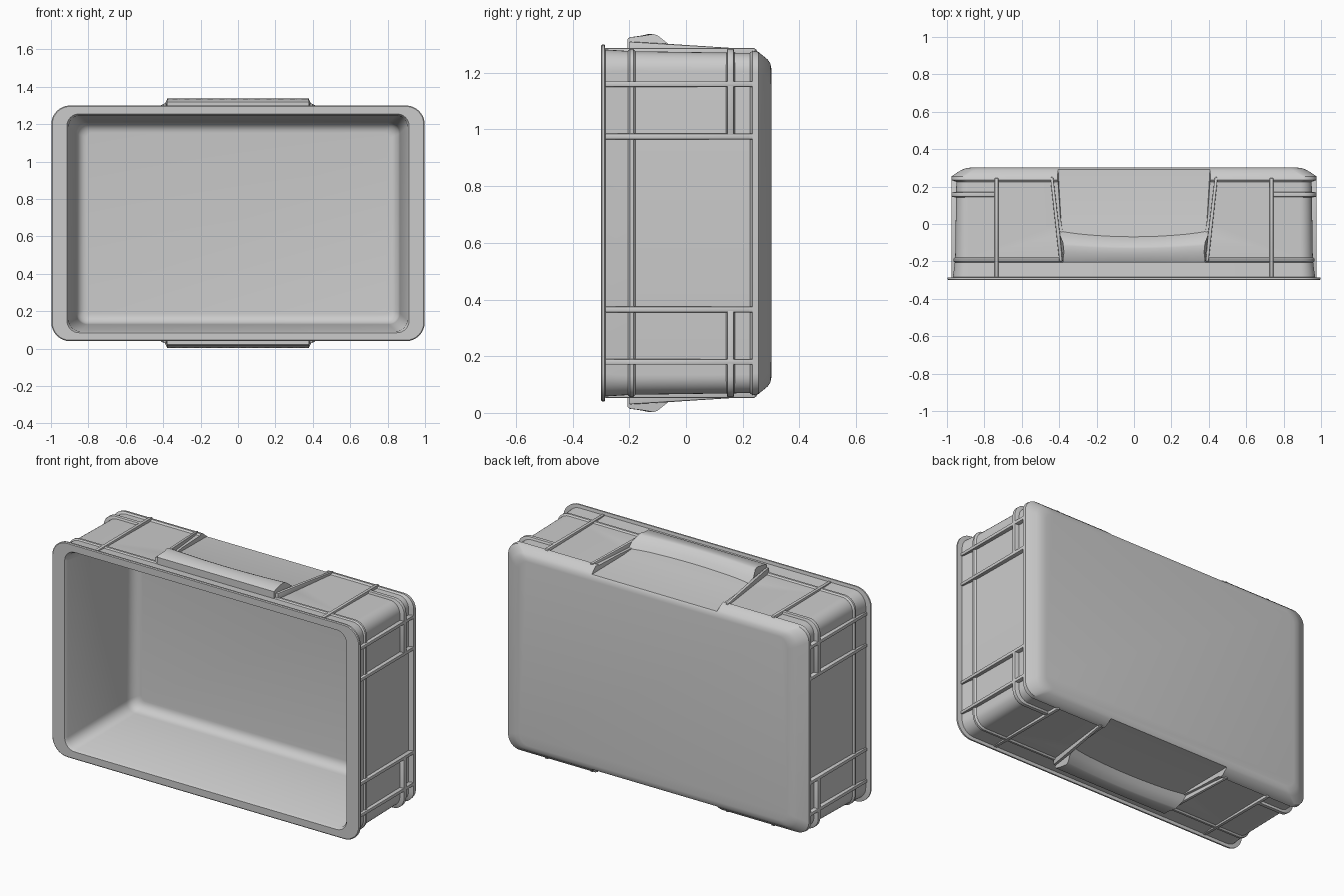
import bpy, bmesh, math

if "Cube" in bpy.data.objects:
    bpy.data.objects.remove(bpy.data.objects["Cube"])

CZ = 0.67  # mid height; everything mirrors about it


def finish(name, bm, bevel=0.0):
    bmesh.ops.recalc_face_normals(bm, faces=bm.faces[:])
    me = bpy.data.meshes.new(name)
    bm.to_mesh(me)
    bm.free()
    ob = bpy.data.objects.new(name, me)
    bpy.context.collection.objects.link(ob)
    bpy.ops.object.select_all(action='DESELECT')
    ob.select_set(True)
    bpy.context.view_layer.objects.active = ob
    if bevel:
        m = ob.modifiers.new("soft_edges", 'BEVEL')
        m.width, m.segments, m.limit_method = bevel, 2, 'ANGLE'
        bpy.ops.object.modifier_apply(modifier=m.name)
    return ob


def smooth(ob, deg=35):
    bpy.ops.object.select_all(action='DESELECT')
    ob.select_set(True)
    bpy.context.view_layer.objects.active = ob
    bpy.ops.object.shade_smooth_by_angle(angle=math.radians(deg))


def corner(hx, hz, r, start, n=8):
    # quarter-round corner points of a rounded rectangle
    sx, sz = [(1, 1), (-1, 1), (-1, -1), (1, -1)][start]
    return [(sx * (hx - r) + r * math.cos(a), sz * (hz - r) + r * math.sin(a))
            for a in [math.pi / 2 * (start + i / n) for i in range(n + 1)]]


def loft(name, rings):
    bm = bmesh.new()
    loops = []
    for y, hx, hz, r in rings:
        pts = [p for q in range(4) for p in corner(hx, hz, r, q)]
        loops.append([bm.verts.new((x, y, CZ + z)) for x, z in pts])
    for a, b in zip(loops, loops[1:]):
        for i in range(len(a)):
            j = (i + 1) % len(a)
            bm.faces.new((a[i], a[j], b[j], b[i]))
    bm.faces.new(loops[0])
    bm.faces.new(loops[-1])
    return finish(name, bm)


def hull(name, pts, bevel=0.004):
    bm = bmesh.new()
    for p in pts:
        bm.verts.new(p)
    bmesh.ops.convex_hull(bm, input=bm.verts[:])
    bmesh.ops.dissolve_limit(bm, angle_limit=0.01, verts=bm.verts[:], edges=bm.edges[:])
    return finish(name, bm, bevel)


def box(name, x, y, z):
    ob = hull(name, [(a, b, c) for a in x for b in y for c in z])
    smooth(ob)
    return ob


# open tray: cavity floor, fillet, walls, rim flange, outer wall, rear chamfer
floor = [(0.26 - 0.06 * (1 - math.cos(a)), 0.81 + 0.055 * math.sin(a),
          0.485 + 0.055 * math.sin(a), 0.03 + 0.03 * math.sin(a))
         for a in [i * math.pi / 12 for i in range(7)]]
tray = loft("tray", floor + [
    (-0.285, 0.905, 0.577, 0.06), (-0.3, 0.915, 0.585, 0.065),
    (-0.3, 0.993, 0.625, 0.095), (-0.296, 0.998, 0.63, 0.10),
    (-0.287, 0.998, 0.63, 0.10), (-0.284, 0.968, 0.612, 0.08),
    (-0.205, 0.958, 0.607, 0.07), (-0.198, 0.966, 0.614, 0.075),
    (-0.186, 0.966, 0.614, 0.075), (-0.178, 0.956, 0.606, 0.07),
    (0.225, 0.950, 0.600, 0.065), (0.235, 0.976, 0.608, 0.075),
    (0.255, 0.976, 0.604, 0.075), (0.288, 0.925, 0.577, 0.075),
    (0.298, 0.90, 0.562, 0.07), (0.302, 0.87, 0.54, 0.06)])

# scooped recess behind each hand grip
for s in (1, -1):
    cut = hull("grip_cutter", [
        (sx * x, y, CZ + s * h) for sx in (1, -1) for x, y, h in [
            (0.375, -0.09, 0.612), (0.39, 0.02, 0.588), (0.41, 0.36, 0.568),
            (0.38, -0.09, 0.75), (0.44, 0.36, 0.75)]], 0)
    m = tray.modifiers.new("recess", 'BOOLEAN')
    m.operation, m.solver, m.object = 'DIFFERENCE', 'EXACT', cut
    bpy.context.view_layer.objects.active = tray
    bpy.ops.object.modifier_apply(modifier=m.name)
    bpy.data.objects.remove(cut)
smooth(tray, 32)

for s in (1, -1):
    # grip lip standing proud of the long wall, bowed at its rear edge
    prof = [(-0.207, 0.59), (-0.207, 0.648), (-0.198, 0.655), (-0.15, 0.661),
            (-0.115, 0.667), (-0.10, 0.662), (-0.06, 0.630), (-0.03, 0.59)]
    bm = bmesh.new()
    rows = []
    for i in range(13):
        t = i / 6 - 1
        row = []
        for y, h in prof:
            k = (y + 0.207) / 0.18
            hx = 0.38 + 0.02 * k - 0.012 * (h > 0.655)
            row.append(bm.verts.new((t * hx, y - 0.03 * k * (1 - t * t), CZ + s * h)))
        rows.append(row)
    for a, b in zip(rows, rows[1:]):
        for i in range(len(prof)):
            j = (i + 1) % len(prof)
            bm.faces.new((a[i], a[j], b[j], b[i]))
    bm.faces.new(rows[0])
    bm.faces.new(rows[-1])
    smooth(finish("grip_lip", bm))

    for q in (1, -1):
        # slanted ridges along the sides of the recess
        smooth(hull("grip_side_ridge", [
            (q * (x + d), y, CZ + s * h) for d in (0, 0.016) for x, y, h in [
                (0.383, -0.2, 0.58), (0.383, -0.2, 0.64), (0.395, -0.06, 0.632),
                (0.432, 0.25, 0.58), (0.432, 0.25, 0.612)]]))
        # rib across the long wall
        box("long_wall_rib", (q * 0.725, q * 0.745), (-0.286, 0.245),
            (CZ + s * 0.58, CZ + s * 0.617))
        # ribs on the short wall
        for h in (0.305, 0.49):
            box("short_wall_rib", (q * 0.93, q * 0.976), (-0.286, 0.245),
                (CZ + s * (h - 0.01), CZ + s * (h + 0.01)))
        # band wrapping the corner, from the short wall to the long wall
        path = [(0.976, 0.305)] + corner(0.976, 0.614, 0.075, 0) + [(0.735, 0.614)]
        inner = [(0.93, 0.305)] + corner(0.93, 0.575, 0.05, 0) + [(0.735, 0.575)]
        bm = bmesh.new()
        rows = [[bm.verts.new((q * x, y, CZ + s * z)) for x, z, y in
                 ((*o, 0.146), (*o, 0.168), (*i, 0.176), (*i, 0.138))]
                for o, i in zip(path, inner)]
        for a, b in zip(rows, rows[1:]):
            for i in range(4):
                j = (i + 1) % 4
                bm.faces.new((a[i], a[j], b[j], b[i]))
        bm.faces.new(rows[0])
        bm.faces.new(rows[-1])
        smooth(finish("corner_band", bm, 0.003))
